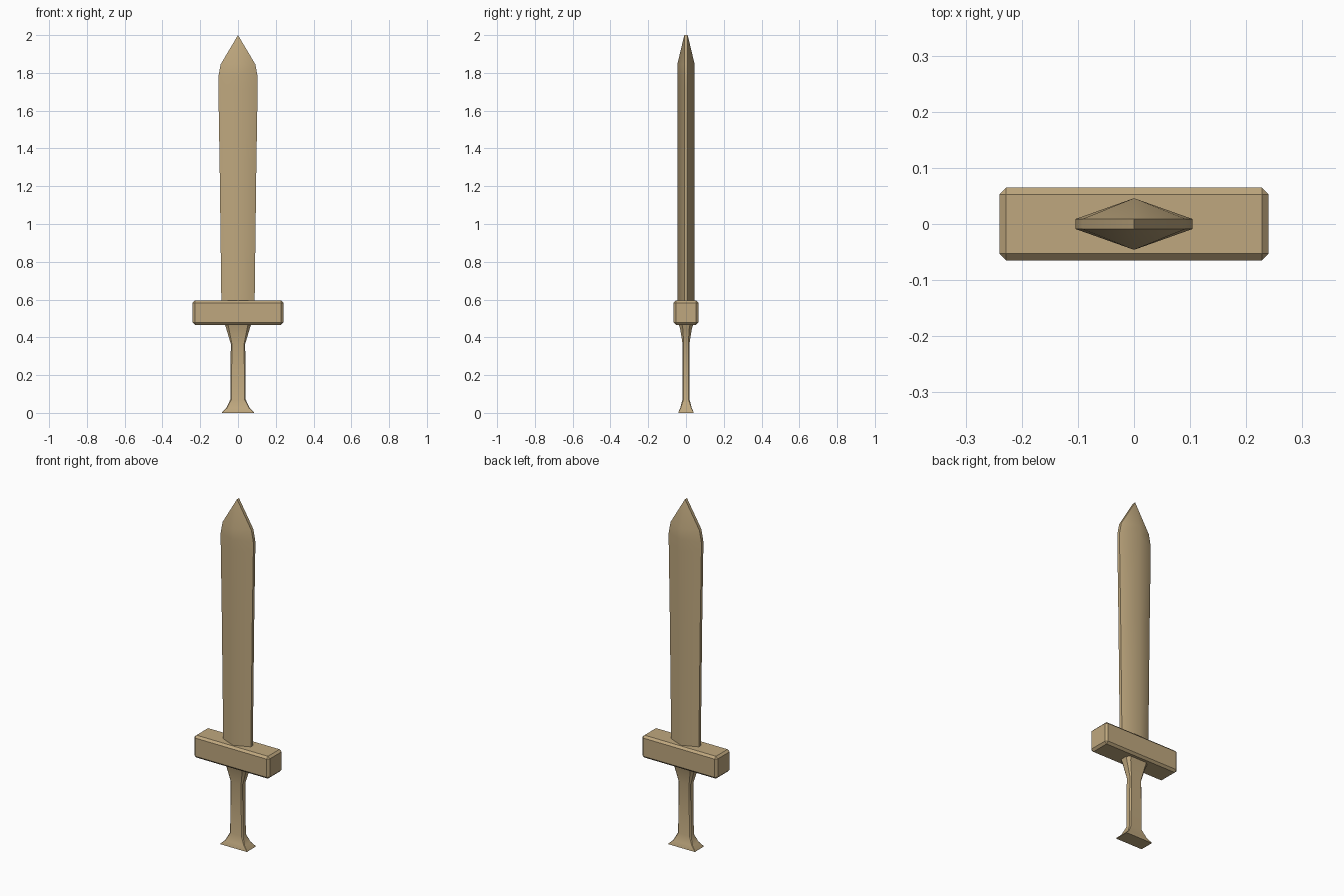
import bpy, bmesh, math

if "Cube" in bpy.data.objects:
    bpy.data.objects.remove(bpy.data.objects["Cube"])


def loft(name, rings, smooth=None):
    """Skin a stack of equal-sized point rings into a closed solid."""
    bm = bmesh.new()
    loops = [[bm.verts.new(p) for p in ring] for ring in rings]
    for a, b in zip(loops, loops[1:]):
        for i in range(len(a)):
            j = (i + 1) % len(a)
            bm.faces.new((a[i], a[j], b[j], b[i]))
    bm.faces.new(loops[0][::-1])
    bm.faces.new(loops[-1])
    bmesh.ops.remove_doubles(bm, verts=bm.verts, dist=1e-4)
    bmesh.ops.recalc_face_normals(bm, faces=bm.faces)
    me = bpy.data.meshes.new(name)
    bm.to_mesh(me)
    bm.free()
    ob = bpy.data.objects.new(name, me)
    bpy.context.collection.objects.link(ob)
    ob.data.materials.append(mat)
    if smooth:
        bpy.ops.object.select_all(action='DESELECT')
        ob.select_set(True)
        bpy.context.view_layer.objects.active = ob
        bpy.ops.object.shade_smooth_by_angle(angle=math.radians(smooth))
    return ob


def blade_ring(w, ridge, z, e=0.009):
    # Six-sided section: central ridge each side, thin flat cutting edges
    return [(w, -e, z), (w, e, z), (0, ridge, z),
            (-w, e, z), (-w, -e, z), (0, -ridge, z)]


def grip_ring(w, d, c, z):
    # Rectangle with chamfered corners
    return [(w, c - d, z), (w, d - c, z), (w - c, d, z), (c - w, d, z),
            (-w, d - c, z), (-w, c - d, z), (c - w, -d, z), (w - c, -d, z)]


mat = bpy.data.materials.new("wood")
mat.diffuse_color = (0.52, 0.39, 0.21, 1)
mat.use_nodes = True
mat.node_tree.nodes["Principled BSDF"].inputs["Base Color"].default_value = mat.diffuse_color

# Blade, widening slightly towards the point
loft("blade", [blade_ring(*r) for r in (
    (0.088, 0.046, 0.58), (0.097, 0.046, 1.30), (0.104, 0.046, 1.72),
    (0.104, 0.046, 1.78), (0.092, 0.046, 1.845), (0.0, 0.009, 2.0))], 50)

# Crossguard block with chamfered edges
guard = loft("crossguard", [[(x, y, z) for x, y in (
    (-0.24, -0.065), (0.24, -0.065), (0.24, 0.065), (-0.24, 0.065))]
    for z in (0.466, 0.595)])
bev = guard.modifiers.new("chamfer", 'BEVEL')
bev.width = 0.012
bev.segments = 1

# Grip, flaring to the pommel below and to the guard above
loft("grip", [grip_ring(*r) for r in (
    (0.085, 0.041, 0.001, 0.0), (0.083, 0.040, 0.001, 0.005),
    (0.062, 0.031, 0.003, 0.025), (0.041, 0.019, 0.006, 0.07),
    (0.038, 0.018, 0.006, 0.365), (0.062, 0.031, 0.014, 0.445),
    (0.072, 0.040, 0.018, 0.475))], 30)
